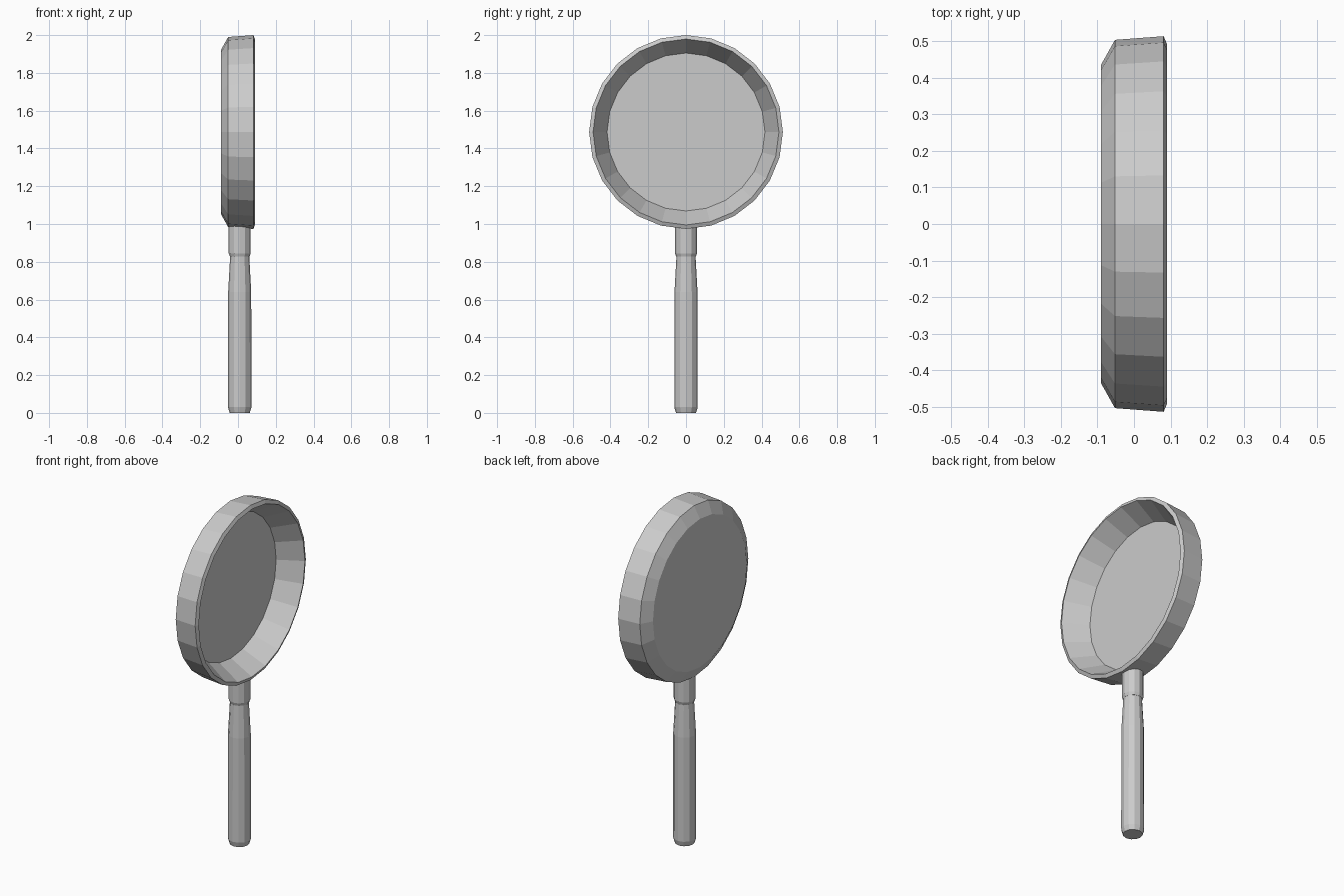
import bpy
import math

cube = bpy.data.objects.get("Cube")
if cube:
    bpy.data.objects.remove(cube, do_unlink=True)

metal = bpy.data.materials.new("grey metal")
metal.use_nodes = True
GREY = (0.6, 0.6, 0.6, 1.0)
metal.diffuse_color = GREY
metal.node_tree.nodes["Principled BSDF"].inputs["Base Color"].default_value = GREY


def lathe(name, profile, sides, place):
    """Spin (radius, height) points into a closed, flat-capped solid."""
    verts, faces = [], []
    for radius, height in profile:
        for i in range(sides):
            a = math.tau * i / sides
            verts.append(place(radius * math.cos(a), radius * math.sin(a), height))
    for ring in range(len(profile) - 1):
        for i in range(sides):
            j = (i + 1) % sides
            low, high = ring * sides, (ring + 1) * sides
            faces.append((low + i, low + j, high + j, high + i))
    last = (len(profile) - 1) * sides
    faces.append(tuple(reversed(range(sides))))
    faces.append(tuple(range(last, last + sides)))
    mesh = bpy.data.meshes.new(name)
    mesh.from_pydata(verts, [], faces)
    mesh.materials.append(metal)
    obj = bpy.data.objects.new(name, mesh)
    bpy.context.collection.objects.link(obj)
    return obj


# Pan: flat base, chamfer, flared wall, sloped rim, inner wall and floor
PAN_Z = 1.487
pan_profile = [(0.435, -0.09), (0.503, -0.052), (0.513, 0.081),
               (0.492, 0.09), (0.418, -0.045)]
lathe("pan", pan_profile, 24, lambda u, v, h: (h, u, PAN_Z + v))


# Upright handle parts share one axis under the pan
def upright(u, v, h):
    return (0.009 + u, v, h)


lathe("handle_grip", [(0.053, 0), (0.062, 0.03), (0.061, 0.64), (0.05, 0.84)],
      12, upright)
lathe("handle_collar", [(0.052, 0.828), (0.058, 0.845), (0.058, 0.992)],
      12, upright)
